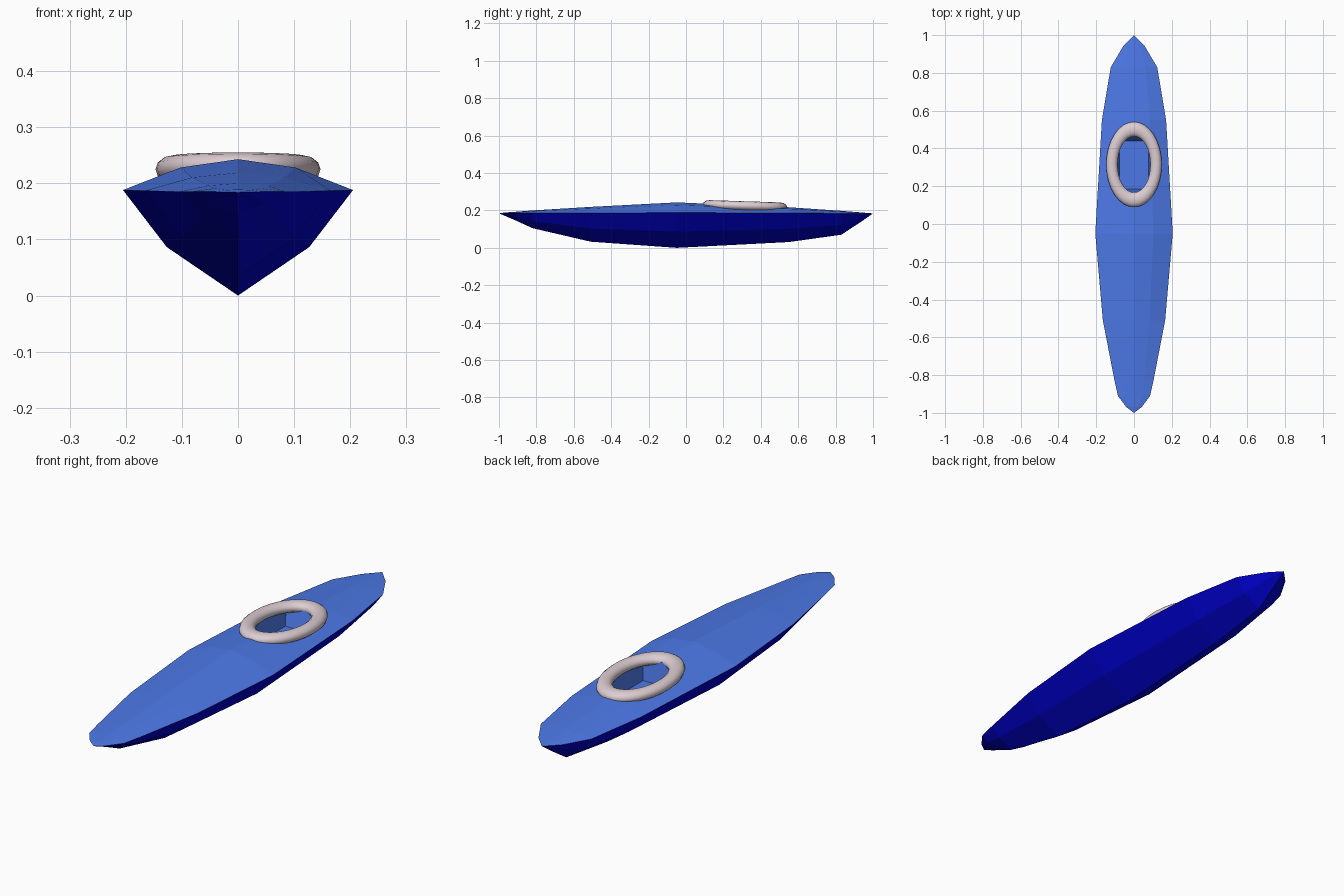
import bpy, bmesh, math

if "Cube" in bpy.data.objects:
    bpy.data.objects.remove(bpy.data.objects["Cube"])

def material(name, rgb):
    m = bpy.data.materials.new(name)
    m.diffuse_color = (*rgb, 1)
    m.use_nodes = True
    m.node_tree.nodes["Principled BSDF"].inputs["Base Color"].default_value = m.diffuse_color
    return m

NAVY = material("navy hull", (0.0, 0.0, 0.64))
BLUE = material("deck blue", (0.073, 0.19, 0.80))
GREY = material("pale rim", (0.72, 0.61, 0.64))

def add(name, bm, mats):
    bmesh.ops.recalc_face_normals(bm, faces=bm.faces)
    me = bpy.data.meshes.new(name)
    bm.to_mesh(me)
    bm.free()
    for m in mats:
        me.materials.append(m)
    ob = bpy.data.objects.new(name, me)
    bpy.context.collection.objects.link(ob)
    return ob

# Hull and deck: loft of stations (y, half width, keel z, sheer z, deck ridge z)
stations = [(-0.97, 0.040, 0.172, 0.185, 0.189), (-0.91, 0.085, 0.146, 0.185, 0.193),
            (-0.82, 0.105, 0.105, 0.185, 0.200), (-0.51, 0.165, 0.033, 0.187, 0.219),
            (-0.05, 0.205, 0.000, 0.188, 0.243), (0.55, 0.170, 0.031, 0.187, 0.217),
            (0.83, 0.123, 0.070, 0.184, 0.198), (0.94, 0.058, 0.142, 0.183, 0.189)]
bm = bmesh.new()
rings = []
for y, w, k, s, r in stations:
    half = [(0.27, k + 0.20 * (s - k)), (0.62, k + 0.46 * (s - k)), (1, s),
            (0.5, s + 0.73 * (r - s))]
    pts = [(0, k)] + half + [(0, r)] + [(-x, z) for x, z in reversed(half)]
    rings.append([bm.verts.new((x * w, y, z)) for x, z in pts])
n = len(rings[0])
DECK = (3, 4, 5, 6)  # strips above the sheer line
def face(vs, i):
    bm.faces.new(vs).material_index = 1 if i in DECK else 0
for a, b in zip(rings, rings[1:]):
    for i in range(n):
        j = (i + 1) % n
        face((a[i], a[j], b[j], b[i]), i)
for ring, y in ((rings[0], -1), (rings[-1], 1)):
    tip = bm.verts.new((0, y, 0.184))
    for i in range(n):
        face((ring[i], ring[(i + 1) % n], tip), i)
hull = add("kayak_hull", bm, [NAVY, BLUE])

# Cockpit well: tapered box cut out of the deck
bm = bmesh.new()
low = [(-0.078, 0.185), (0.078, 0.185), (0.078, 0.44), (-0.078, 0.44)]
top = [(-0.1, 0.16), (0.1, 0.16), (0.1, 0.48), (-0.1, 0.48)]
lo = [bm.verts.new((x, y, 0.14)) for x, y in low]
hi = [bm.verts.new((x, y, 0.27)) for x, y in top]
bm.faces.new(lo)
bm.faces.new(hi)
for i in range(4):
    j = (i + 1) % 4
    bm.faces.new((lo[i], lo[j], hi[j], hi[i]))
cutter = add("cockpit_cutter", bm, [BLUE])
cutter.hide_render = True
mod = hull.modifiers.new("cockpit", "BOOLEAN")
mod.operation = "DIFFERENCE"
mod.solver = "EXACT"
mod.material_mode = "TRANSFER"
mod.object = cutter
bpy.context.view_layer.objects.active = hull
bpy.ops.object.modifier_apply(modifier=mod.name)
bpy.data.objects.remove(cutter)

# Cockpit rim: oval rounded ring, tilted with the deck
bm = bmesh.new()
U, V = 32, 12
grid = []
for u in range(U):
    a = 2 * math.pi * u / U
    loop = []
    for v in range(V):
        b = 2 * math.pi * v / V
        x = (0.117 + 0.030 * math.cos(b)) * math.cos(a)
        y = (0.187 + 0.039 * math.cos(b)) * math.sin(a)
        loop.append(bm.verts.new((x, 0.315 + y, 0.225 - 0.032 * y + 0.024 * math.sin(b))))
    grid.append(loop)
for u in range(U):
    for v in range(V):
        p, q, w = grid[u], grid[(u + 1) % U], (v + 1) % V
        bm.faces.new((p[v], q[v], q[w], p[w])).smooth = True
add("cockpit_rim", bm, [GREY])
